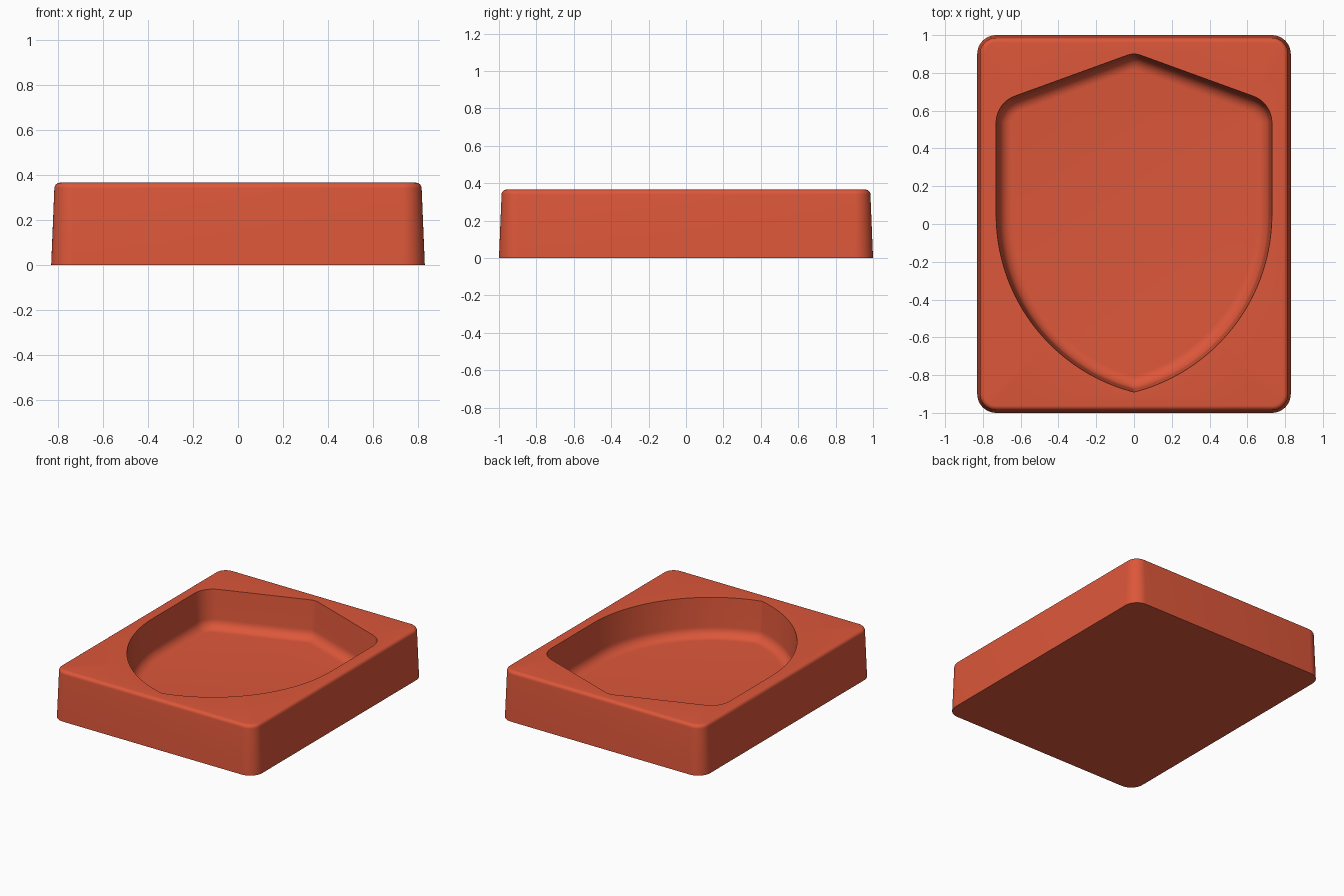
import bpy, bmesh
from math import sin, cos, acos, radians, pi

if "Cube" in bpy.data.objects:
    bpy.data.objects.remove(bpy.data.objects["Cube"])

HEIGHT, FLOOR = 0.365, 0.085
TILT = radians(70)          # direction the sloping shoulders face


def arc(cx, cy, r, a0, a1, n):
    return [(cx + r * cos(a0 + (a1 - a0) * i / n),
             cy + r * sin(a0 + (a1 - a0) * i / n)) for i in range(n + 1)]


def rounded_rectangle(d):
    """Block outline, moved inward by d."""
    r = 0.1
    pts = []
    for k, (sx, sy) in enumerate([(1, 1), (-1, 1), (-1, -1), (1, -1)]):
        pts += arc(sx * (0.83 - r), sy * (1 - r), r - d,
                   k * pi / 2, (k + 1) * pi / 2, 10)
    return pts


def shield(d):
    """Recess outline, moved inward by d: peak, shoulder and curved side, mirrored."""
    r = 0.97 - d
    half = arc(0, 0.8, 0.1 - d, pi / 2, TILT, 4)
    half += arc(0.58, 0.536, 0.15 - d, TILT, 0, 12)
    half += arc(-0.24, 0.05, r, 0, -acos(0.24 / r), 40)
    return half + [(-x, y) for x, y in half[-2:0:-1]]


def loft(bm, outline, profile):
    """Skin rings of one outline along (inset, height) steps."""
    rings = [[bm.verts.new((x, y, z)) for x, y in outline(d)] for d, z in profile]
    for a, b in zip(rings, rings[1:]):
        for i in range(len(a)):
            j = (i + 1) % len(a)
            bm.faces.new((a[i], a[j], b[j], b[i]))
    return rings


def ring_edges(bm, ring):
    return [bm.edges.get((v, ring[i - 1])) for i, v in enumerate(ring)]


bm = bmesh.new()

# Tapered outer walls with a rounded top edge
round_r = 0.025
outer_profile = [(0, 0)] + [(0.014 + round_r - y, HEIGHT - round_r + z)
                            for y, z in arc(0, 0, round_r, 0, pi / 2, 6)]
outer = loft(bm, rounded_rectangle, outer_profile)

# Recess walls with draft, blending into the floor
fillet = 0.07
inner_profile = [(0, HEIGHT)] + arc(0.015 + fillet, FLOOR + fillet, fillet,
                                    pi, 1.5 * pi, 8)
inner = loft(bm, shield, inner_profile)

# Underside, recess floor and the flat top around the recess
bm.faces.new(outer[0])
bm.faces.new(inner[-1])
bmesh.ops.triangle_fill(bm, use_beauty=True, normal=(0, 0, 1),
                        edges=ring_edges(bm, outer[-1]) + ring_edges(bm, inner[0]))
bmesh.ops.recalc_face_normals(bm, faces=bm.faces)

mesh = bpy.data.meshes.new("shield_tray")
bm.to_mesh(mesh)
bm.free()
tray = bpy.data.objects.new("shield_tray", mesh)
bpy.context.collection.objects.link(tray)

# Colour
red = bpy.data.materials.new("brick_red")
red.use_nodes = True
colour = (0.72, 0.095, 0.042, 1)
red.diffuse_color = colour
red.node_tree.nodes["Principled BSDF"].inputs["Base Color"].default_value = colour
mesh.materials.append(red)

# Smooth rounded parts, crisp rims
bpy.context.view_layer.objects.active = tray
tray.select_set(True)
bpy.ops.object.shade_smooth_by_angle(angle=radians(30))
